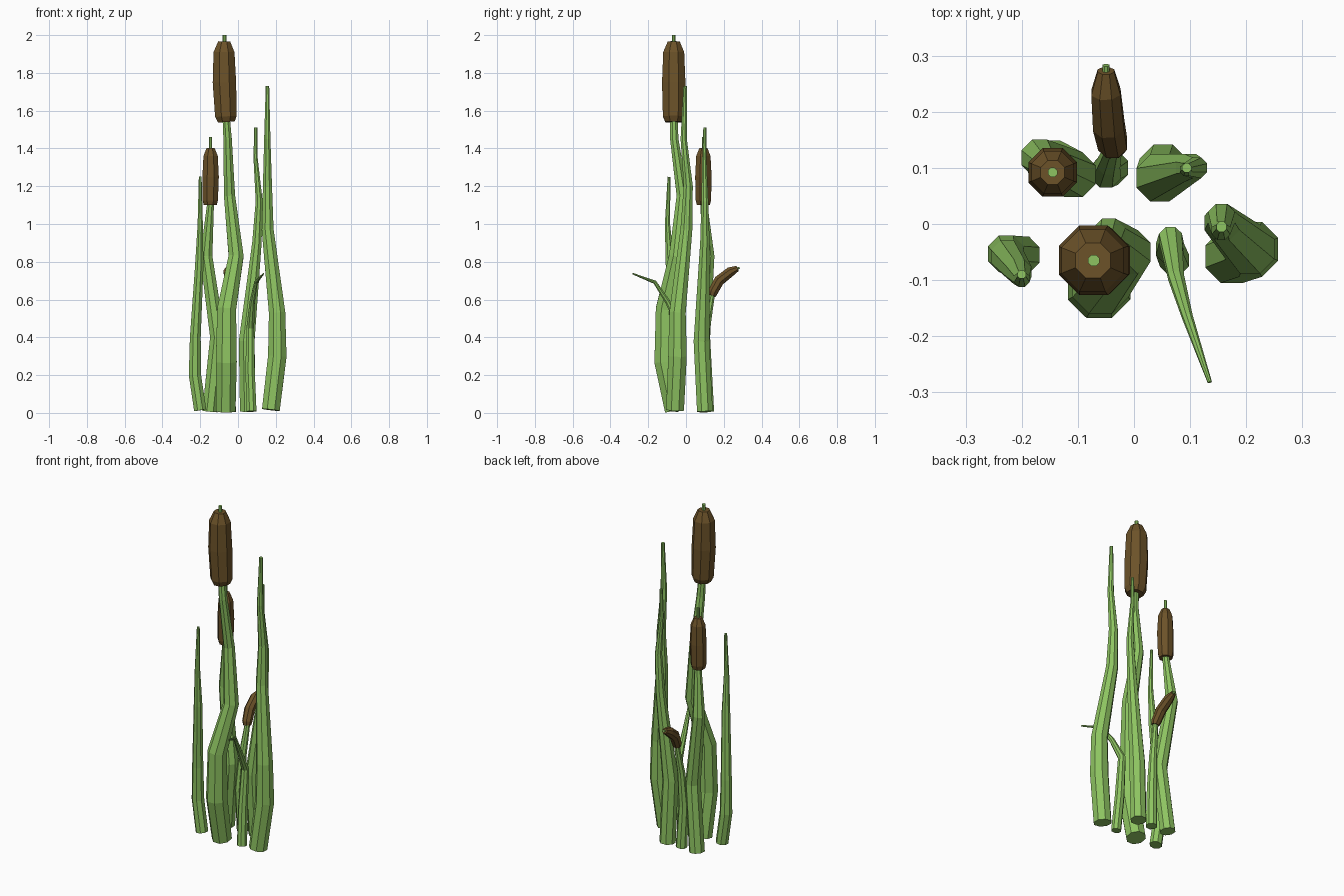
import bpy, bmesh, math
from mathutils import Vector


def material(name, rgb):
    m = bpy.data.materials.new(name)
    m.diffuse_color = (*rgb, 1)
    return m


GREEN = material("stalk_green", (0.27, 0.55, 0.12))
BROWN = material("seed_brown", (0.15, 0.085, 0.022))
SIDES = 8


def tube(name, rings, mat):
    """Loft an eight-sided tube through (x, y, z, radius) rings."""
    pts = [Vector(r[:3]) for r in rings]
    bm = bmesh.new()
    loops = []
    for i, p in enumerate(pts):
        before = (p - pts[i - 1]).normalized() if i else Vector()
        after = (pts[i + 1] - p).normalized() if i < len(pts) - 1 else Vector()
        rot = Vector((0, 0, 1)).rotation_difference((before + after).normalized())
        loop = []
        for k in range(SIDES):
            a = math.tau * (k + 0.5) / SIDES
            loop.append(bm.verts.new(p + rot @ (Vector((math.cos(a), math.sin(a), 0)) * rings[i][3])))
        loops.append(loop)
    for lo, hi in zip(loops, loops[1:]):
        for k in range(SIDES):
            n = (k + 1) % SIDES
            bm.faces.new((lo[k], lo[n], hi[n], hi[k]))
    bm.faces.new(loops[0][::-1])
    bm.faces.new(loops[-1])
    mesh = bpy.data.meshes.new(name)
    bm.to_mesh(mesh)
    bm.free()
    mesh.materials.append(mat)
    bpy.context.collection.objects.link(bpy.data.objects.new(name, mesh))


# Tall cattail
tube("tall_stem", [(-.065, -.06, .012, .056), (-.062, -.112, .27, .06), (-.06, -.11, .55, .054),
                   (-.01, -.05, .83, .043), (-.045, -.02, 1.15, .032), (-.055, -.062, 1.45, .024),
                   (-.065, -.065, 1.6, .02), (-.072, -.065, 1.94, .011), (-.072, -.065, 2.0, .011)], GREEN)
tube("tall_seed_head", [(-.062, -.065, 1.54, .048), (-.064, -.065, 1.57, .062), (-.072, -.065, 1.75, .067),
                        (-.074, -.065, 1.91, .06), (-.073, -.065, 1.967, .034)], BROWN)

# Middle cattail
tube("middle_stem", [(-.148, .108, .008, .044), (-.108, .088, .4, .043), (-.168, .118, .83, .035),
                     (-.146, .095, 1.1, .02), (-.145, .092, 1.38, .009), (-.145, .092, 1.46, .009)], GREEN)
tube("middle_seed_head", [(-.147, .092, 1.1, .037), (-.147, .092, 1.125, .044), (-.145, .092, 1.25, .047),
                          (-.145, .092, 1.36, .041), (-.145, .092, 1.402, .023)], BROWN)

# Small drooping cattail
tube("small_stem", [(-.04, .1, .004, .032), (-.05, .092, .25, .029), (-.045, .108, .45, .022),
                    (-.035, .14, .63, .015), (-.045, .19, .71, .01), (-.05, .265, .762, .007),
                    (-.05, .283, .768, .007)], GREEN)
tube("small_seed_head", [(-.035, .137, .62, .022), (-.038, .142, .64, .028), (-.045, .175, .7, .03),
                         (-.05, .235, .747, .028), (-.05, .273, .765, .016)], BROWN)

# Reed leaves
tube("right_leaf", [(.174, -.058, .016, .051), (.208, -.045, .3, .053), (.207, -.045, .53, .047),
                    (.157, .002, .97, .034), (.156, .012, 1.2, .026), (.155, -.012, 1.45, .018),
                    (.156, -.005, 1.73, .01)], GREEN)
tube("back_leaf", [(.052, .1, .008, .045), (.046, .082, .38, .045), (.1, .1, .9, .027),
                   (.112, .1, 1.12, .02), (.093, .097, 1.35, .012), (.094, .1, 1.51, .009)], GREEN)
tube("left_leaf", [(-.2, -.055, .014, .035), (-.228, -.053, .2, .035), (-.226, -.058, .4, .031),
                   (-.205, -.085, .78, .024), (-.2, -.098, 1.0, .015), (-.2, -.09, 1.25, .008)], GREEN)

# Broken leaf folded towards the front
tube("bent_leaf", [(.072, -.065, .008, .028), (.064, -.045, .22, .027), (.065, -.025, .45, .022),
                   (.075, -.095, .585, .015), (.095, -.165, .692, .01), (.135, -.282, .737, .004)], GREEN)
